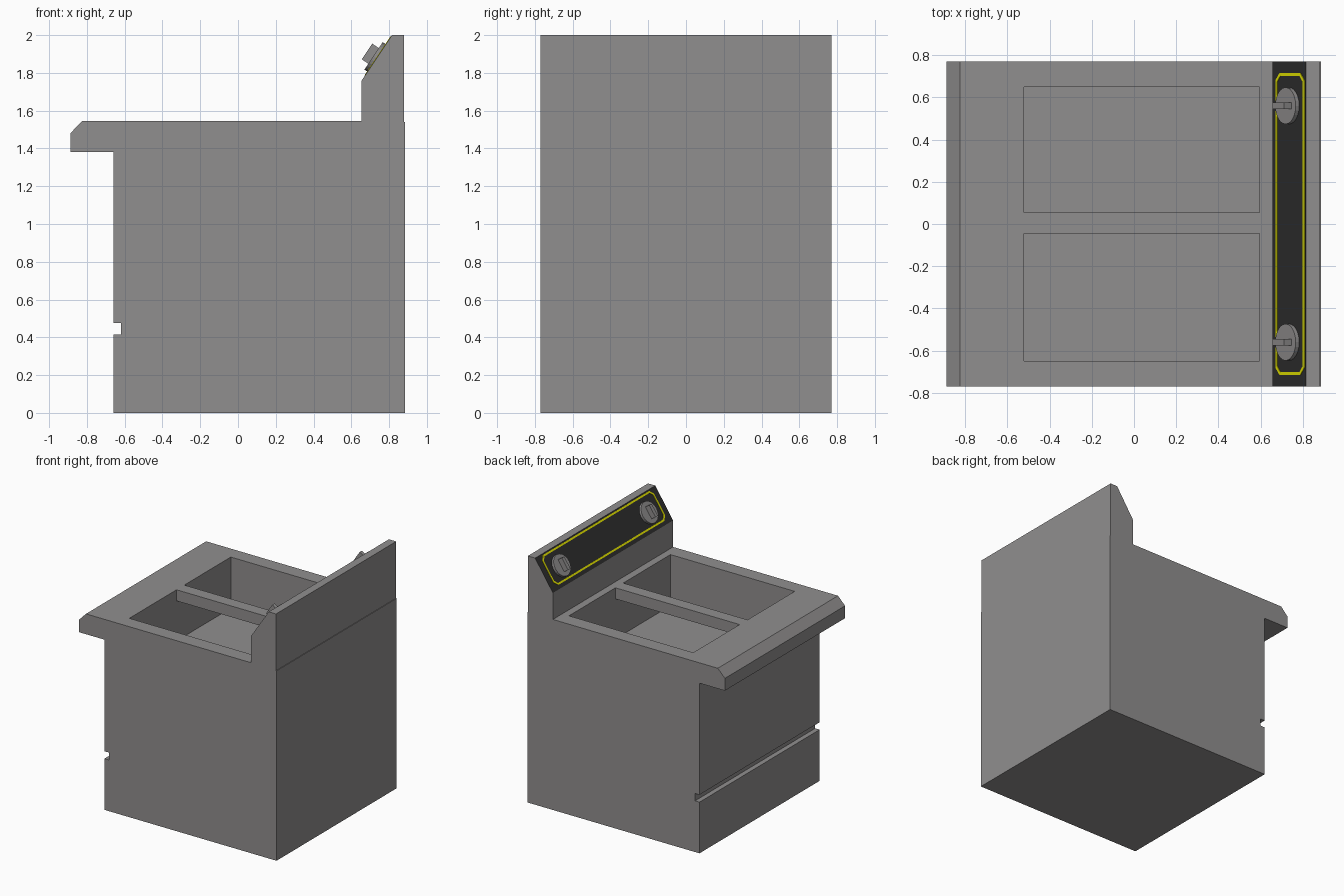
import bpy, bmesh, math
from mathutils import Matrix, Vector

if "Cube" in bpy.data.objects:
    bpy.data.objects.remove(bpy.data.objects["Cube"])


def material(name, rgb):
    m = bpy.data.materials.new(name)
    m.diffuse_color = (*rgb, 1)
    m.use_nodes = True
    m.node_tree.nodes["Principled BSDF"].inputs["Base Color"].default_value = m.diffuse_color
    return m


STEEL = material("steel grey", (0.28, 0.272, 0.272))
BLACK = material("panel black", (0.028, 0.028, 0.028))
YELLOW = material("trim yellow", (0.8, 0.8, 0.0))


def add_object(name, bm, mats, matrix=Matrix()):
    bmesh.ops.recalc_face_normals(bm, faces=bm.faces)
    me = bpy.data.meshes.new(name)
    bm.to_mesh(me)
    bm.free()
    for m in mats:
        me.materials.append(m)
    ob = bpy.data.objects.new(name, me)
    ob.matrix_world = matrix
    bpy.context.collection.objects.link(ob)
    return ob


def box_mesh(lo, hi):
    lo, hi = Vector(lo), Vector(hi)
    bm = bmesh.new()
    bmesh.ops.create_cube(bm, size=1, matrix=Matrix.Translation((lo + hi) / 2)
                          @ Matrix.Diagonal((*(hi - lo), 1)))
    return bm


# Cabinet: side profile swept across the width
profile = [(-0.66, 0), (0.885, 0), (0.885, 1.54), (0.88, 1.54), (0.88, 2), (0.815, 2),
           (0.655, 1.76), (0.655, 1.545), (-0.825, 1.545), (-0.888, 1.48), (-0.888, 1.38),
           (-0.66, 1.38), (-0.66, 0.475), (-0.62, 0.475), (-0.62, 0.415), (-0.66, 0.415)]
bm = bmesh.new()
side = bm.faces.new([bm.verts.new((x, -0.77, z)) for x, z in profile])
ext = bmesh.ops.extrude_face_region(bm, geom=[side])
bmesh.ops.translate(bm, vec=(0, 1.54, 0),
                    verts=[v for v in ext["geom"] if isinstance(v, bmesh.types.BMVert)])
bmesh.ops.recalc_face_normals(bm, faces=bm.faces)
for f in bm.faces:  # sloping control panel is black
    if f.calc_center_median().z > 1.7 and f.normal.x < -0.5 and f.normal.z > 0.3:
        f.material_index = 1
cabinet = add_object("cabinet", bm, [STEEL, BLACK])

# Open basin cut into the top
cutter = add_object("basin_cutter", box_mesh((-0.52, -0.65, 1.13), (0.595, 0.65, 1.8)), [STEEL])
cutter.hide_render = True
mod = cabinet.modifiers.new("basin", 'BOOLEAN')
mod.operation, mod.solver, mod.object = 'DIFFERENCE', 'EXACT', cutter
bpy.context.view_layer.objects.active = cabinet
bpy.ops.object.modifier_apply(modifier=mod.name)
bpy.data.objects.remove(cutter)

# Bar across the basin
add_object("basin_divider", box_mesh((-0.52, -0.045, 1.455), (0.595, 0.055, 1.545)), [STEEL])

# Panel frame of reference: local x up the slope, y across, z outward
up = Vector((0.16, 0, 0.24)).normalized()
out = up.cross(Vector((0, 1, 0)))
PANEL = Matrix.Translation((0.655, 0, 1.76)) @ Matrix(
    ((up.x, 0, out.x), (up.y, 1, out.y), (up.z, 0, out.z))).to_4x4()


# Yellow outline with cut corners
def outline(inset, cut):
    x0, x1, y = 0.03 + inset, 0.278 - inset, 0.715 - inset
    return [(x0 + cut, -y), (x1 - cut, -y), (x1, -y + cut), (x1, y - cut),
            (x1 - cut, y), (x0 + cut, y), (x0, y - cut), (x0, -y + cut)]


bm = bmesh.new()
outer, inner = [[bm.verts.new((x, y, 0.003)) for x, y in outline(i, c)]
                for i, c in ((0, 0.035), (0.014, 0.028))]
faces = [bm.faces.new((outer[i], outer[(i + 1) % 8], inner[(i + 1) % 8], inner[i]))
         for i in range(8)]
ext = bmesh.ops.extrude_face_region(bm, geom=faces)
bmesh.ops.translate(bm, vec=(0, 0, -0.003),
                    verts=[v for v in ext["geom"] if isinstance(v, bmesh.types.BMVert)])
add_object("panel_outline", bm, [YELLOW], PANEL)

# Two knobs: dial and grip
for label, y in (("left", 0.56), ("right", -0.56)):
    place = PANEL @ Matrix.Translation((0.143, y, 0))
    bm = bmesh.new()
    bmesh.ops.create_cone(bm, cap_ends=True, segments=24, radius1=0.087, radius2=0.087,
                          depth=0.02, matrix=Matrix.Translation((0, 0, 0.01)))
    add_object(label + "_knob_dial", bm, [STEEL], place)
    add_object(label + "_knob_grip", box_mesh((-0.05, -0.015, 0.015), (0.05, 0.015, 0.062)),
               [STEEL], place)
